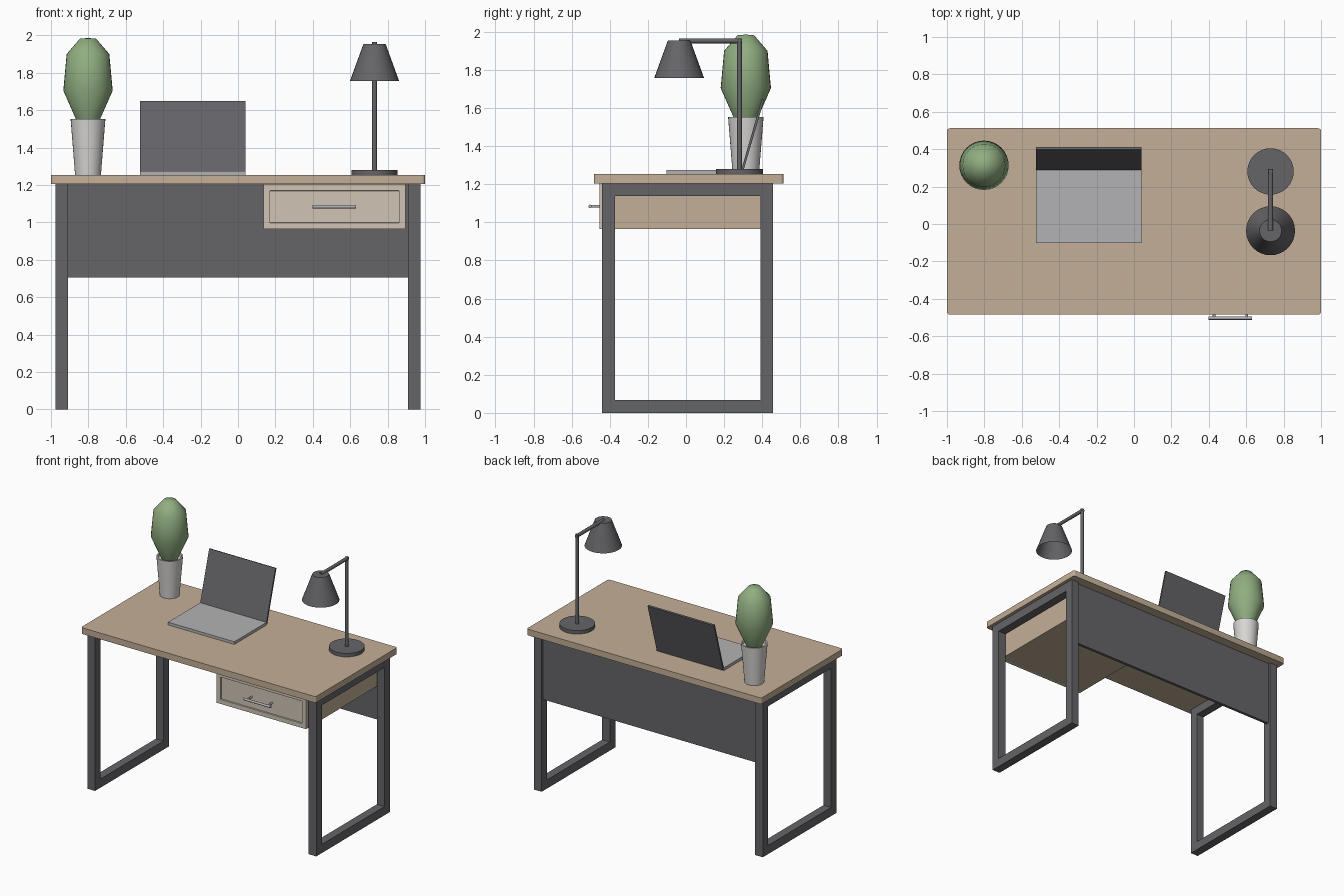
import bpy, bmesh, math
from mathutils import Vector

if "Cube" in bpy.data.objects:
    bpy.data.objects.remove(bpy.data.objects["Cube"])


def material(name, r, g, b):
    m = bpy.data.materials.new(name)
    m.diffuse_color = (r, g, b, 1)
    m.use_nodes = True
    m.node_tree.nodes["Principled BSDF"].inputs["Base Color"].default_value = m.diffuse_color
    return m


WOOD = material("wood", 0.55, 0.43, 0.31)
PALE = material("pale_wood", 0.63, 0.56, 0.46)
METAL = material("dark_metal", 0.13, 0.13, 0.14)
SILVER = material("silver", 0.45, 0.45, 0.46)
GREEN = material("leaf", 0.28, 0.42, 0.22)
CERAMIC = material("ceramic", 0.68, 0.67, 0.65)


def finish(name, bm, mat, smooth=None):
    bmesh.ops.recalc_face_normals(bm, faces=bm.faces[:])
    me = bpy.data.meshes.new(name)
    bm.to_mesh(me)
    bm.free()
    me.materials.append(mat)
    if smooth:
        me.shade_smooth()
        me.set_sharp_from_angle(angle=math.radians(smooth))
    ob = bpy.data.objects.new(name, me)
    bpy.context.collection.objects.link(ob)
    return ob


def add_box(bm, x0, x1, y0, y1, z0, z1):
    verts = bmesh.ops.create_cube(bm, size=1)["verts"]
    for v in verts:
        v.co = Vector(((x0 + x1) / 2 + v.co.x * (x1 - x0),
                       (y0 + y1) / 2 + v.co.y * (y1 - y0),
                       (z0 + z1) / 2 + v.co.z * (z1 - z0)))


def box(name, mat, *dims):
    bm = bmesh.new()
    add_box(bm, *dims)
    return finish(name, bm, mat)


def lathe(name, mat, x, y, profile, smooth=35, n=32):
    """Spin (radius, z) points around a vertical axis; radius 0 closes an end."""
    bm = bmesh.new()
    vs = [bm.verts.new((x + r, y, z)) for r, z in profile]
    es = [bm.edges.new(p) for p in zip(vs, vs[1:])]
    bmesh.ops.spin(bm, geom=vs + es, cent=(x, y, 0), axis=(0, 0, 1),
                   angle=math.tau, steps=n, use_duplicate=False)
    bmesh.ops.remove_doubles(bm, verts=bm.verts[:], dist=1e-5)
    return finish(name, bm, mat, smooth)


def rod(name, mat, a, b, r):
    a, b = Vector(a), Vector(b)
    bm = bmesh.new()
    bmesh.ops.create_cone(bm, cap_ends=True, segments=16, radius1=r, radius2=r, depth=(b - a).length)
    bm.transform((b - a).to_track_quat('Z', 'Y').to_matrix().to_4x4())
    bmesh.ops.translate(bm, verts=bm.verts[:], vec=(a + b) / 2)
    return finish(name, bm, mat, 35)


# Desk top with slightly rounded corners
bm = bmesh.new()
add_box(bm, -1, 1, -0.484, 0.512, 1.205, 1.253)
upright = [e for e in bm.edges if abs(e.verts[0].co.z - e.verts[1].co.z) > 0.01]
bmesh.ops.bevel(bm, geom=upright, offset=0.016, segments=4, profile=0.5, affect='EDGES')
finish("desk_top", bm, WOOD, 35)

# Rectangular loop legs: extruded outer and inner rectangles
for side, s in (("left", -1), ("right", 1)):
    bm = bmesh.new()
    rings = []
    for y0, y1, z0, z1 in ((-0.44, 0.457, 0, 1.205), (-0.373, 0.392, 0.067, 1.138)):
        for x in (0.91, 0.975):
            rings.append([bm.verts.new((s * x, y, z))
                          for y, z in ((y0, z0), (y1, z0), (y1, z1), (y0, z1))])
    for a, b in ((0, 1), (1, 3), (3, 2), (2, 0)):
        for i in range(4):
            j = (i + 1) % 4
            bm.faces.new((rings[a][i], rings[a][j], rings[b][j], rings[b][i]))
    finish(side + "_leg_frame", bm, METAL)

# Rear modesty panel
box("back_panel", METAL, -0.91, 0.91, 0.418, 0.44, 0.705, 1.205)

# Drawer box, recessed front and handle
box("drawer_box", WOOD, 0.136, 0.896, -0.432, 0.418, 0.964, 1.205)
bm = bmesh.new()
add_box(bm, 0.136, 0.896, -0.453, -0.432, 0.964, 1.204)
bm.normal_update()
front = [f for f in bm.faces if f.normal.y < -0.9]
bmesh.ops.inset_region(bm, faces=front, thickness=0.048)
bmesh.ops.inset_region(bm, faces=front, thickness=0.002, depth=-0.01)
finish("drawer_front", bm, PALE)
rod("drawer_handle", SILVER, (0.399, -0.503, 1.084), (0.631, -0.503, 1.084), 0.009)
for i, x in enumerate((0.428, 0.602)):
    rod(f"handle_post_{i + 1}", SILVER, (x, -0.44, 1.084), (x, -0.503, 1.084), 0.007)

# Laptop: flat base and leaning screen
box("laptop_base", SILVER, -0.525, 0.04, -0.102, 0.29, 1.253, 1.274)
bm = bmesh.new()
outline = ((0.286, 1.262), (0.298, 1.259), (0.411, 1.646), (0.399, 1.65))
face = bm.faces.new([bm.verts.new((-0.525, y, z)) for y, z in outline])
ext = bmesh.ops.extrude_face_region(bm, geom=[face])["geom"]
bmesh.ops.translate(bm, vec=(0.565, 0, 0),
                    verts=[g for g in ext if isinstance(g, bmesh.types.BMVert)])
finish("laptop_screen", bm, METAL)

# Desk lamp
LX, LY, SY = 0.73, 0.281, -0.036
lathe("lamp_base", METAL, LX, LY, ((0, 1.253), (0.124, 1.253), (0.124, 1.28), (0, 1.28)))
rod("lamp_pole", METAL, (LX, LY, 1.27), (LX, LY, 1.965), 0.013)
rod("lamp_arm", METAL, (LX, LY + 0.012, 1.953), (LX, SY, 1.953), 0.013)
lathe("lamp_shade", METAL, LX, SY, ((0.131, 1.757), (0.059, 1.955), (0, 1.955)))

# Potted plant
PX, PY = -0.802, 0.314
lathe("plant_pot", CERAMIC, PX, PY, ((0, 1.253), (0.069, 1.253), (0.093, 1.552),
                                     (0.083, 1.552), (0.081, 1.53), (0, 1.53)))
lathe("plant_foliage", GREEN, PX, PY, ((0, 1.525), (0.055, 1.53), (0.132, 1.705),
                                       (0.114, 1.9), (0.044, 1.982), (0, 1.986)), 60)
